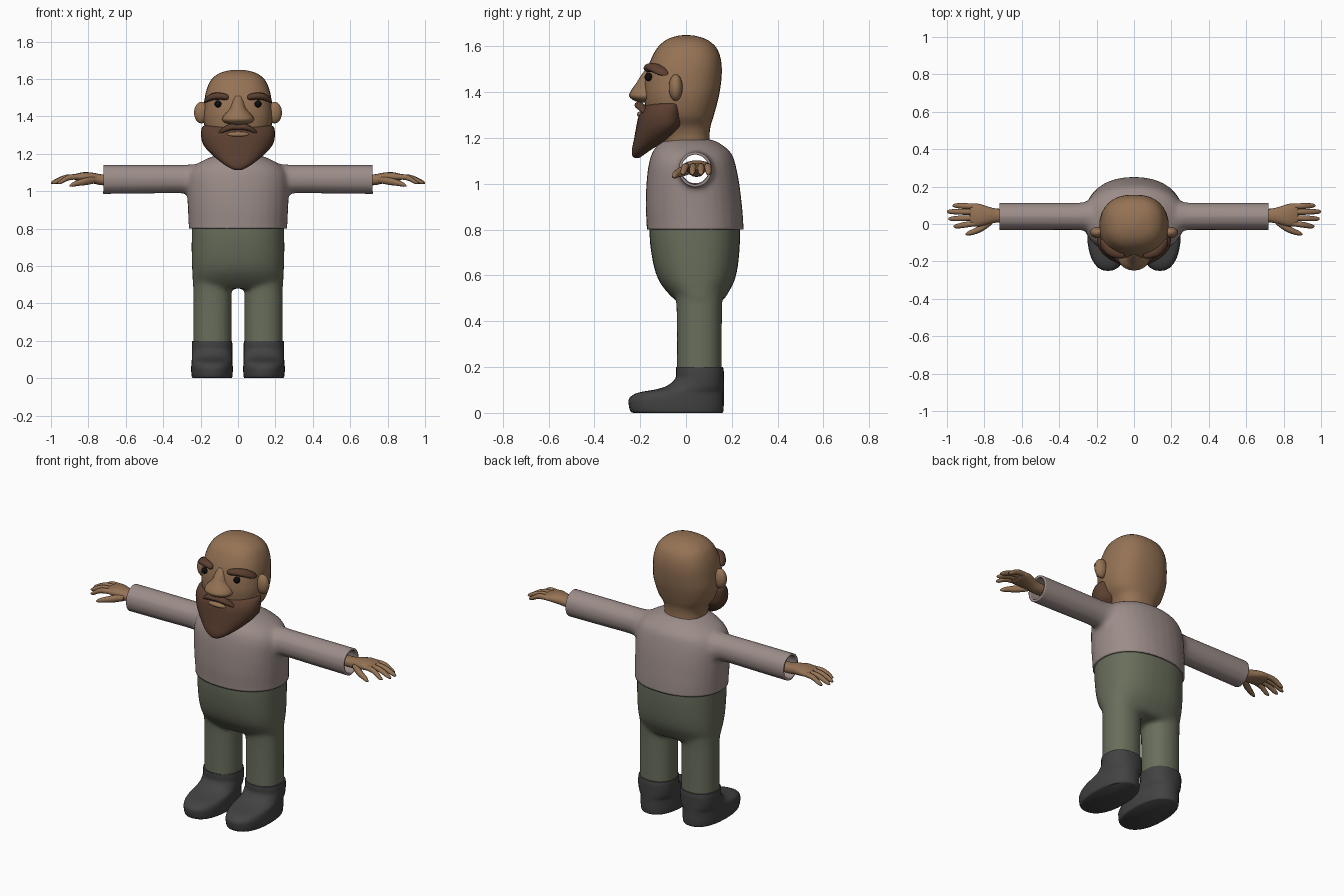
import bpy, bmesh, math
from mathutils import Vector

SKIN, HAIR = (.30, .17, .09), (.105, .05, .03)
SHIRT, PANTS, BOOT, BLACK = (.33, .265, .25), (.14, .155, .105), (.055, .055, .055), (.004, .004, .004)
mats = {}


def material(color):
    if color not in mats:
        mats[color] = bpy.data.materials.new("colour_%d" % len(mats))
        mats[color].diffuse_color = (*color, 1)
    return mats[color]


def catmull(p, steps):
    # smooth interpolation through section tuples
    out = []
    for i in range(len(p) - 1):
        a, b, c, d = p[max(i - 1, 0)], p[i], p[i + 1], p[min(i + 2, len(p) - 1)]
        for s in range(steps):
            t = s / steps
            out.append([.5 * (2 * B + (C - A) * t + (2 * A - 5 * B + 4 * C - D) * t * t
                              + (3 * B - A - 3 * C + D) * t ** 3) for A, B, C, D in zip(a, b, c, d)])
    return out + [list(p[-1])]


def loft(bm, axis, sections, sides=24, n=2.0, mid=.5, steps=4):
    # section = (position, u0, u1, v0, v1); mid = where along v it is widest
    rings = []
    for t, u0, u1, v0, v1 in catmull(sections, steps):
        ring = []
        for k in range(sides):
            a = 2 * math.pi * k / sides
            c, s = math.cos(a), math.sin(a)
            cv = v0 + (v1 - v0) * mid
            u = (u0 + u1) / 2 + (u1 - u0) / 2 * math.copysign(abs(c) ** (2 / n), c)
            v = cv + ((v1 - cv) if s > 0 else (cv - v0)) * math.copysign(abs(s) ** (2 / n), s)
            ring.append(bm.verts.new({'x': (t, u, v), 'y': (u, t, v), 'z': (u, v, t)}[axis]))
        rings.append(ring)
    for r, q in zip(rings, rings[1:]):
        for k in range(sides):
            j = (k + 1) % sides
            bm.faces.new((r[k], r[j], q[j], q[k]))
    bm.faces.new(rings[0])
    bm.faces.new(rings[-1])


def tube(bm, pts, sides=10, flat=1.0):
    # limb running mostly along x: points are (x, y, z, radius)
    loft(bm, 'x', [(x, y - r, y + r, z - r * flat, z + r * flat) for x, y, z, r in pts], sides)


def sym(*rows):
    # sections symmetric about x = 0: (z, half width, front, back)
    return [(z, -w, w, f, b) for z, w, f, b in rows]


def part(name, bm, color, mirror=False, fuse=False, angle=50):
    bmesh.ops.recalc_face_normals(bm, faces=bm.faces[:])
    me = bpy.data.meshes.new(name)
    bm.to_mesh(me)
    bm.free()
    ob = bpy.data.objects.new(name, me)
    bpy.context.collection.objects.link(ob)
    me.materials.append(material(color))
    bpy.ops.object.select_all(action='DESELECT')
    ob.select_set(True)
    bpy.context.view_layer.objects.active = ob
    if mirror:
        ob.modifiers.new("mirror", 'MIRROR').use_mirror_merge = False
    if fuse:
        m = ob.modifiers.new("fuse", 'REMESH')
        m.mode, m.voxel_size = 'VOXEL', .012
        m = ob.modifiers.new("soften", 'SMOOTH')
        m.factor, m.iterations = .5, 8
    for m in list(ob.modifiers):
        bpy.ops.object.modifier_apply(modifier=m.name)
    bpy.ops.object.shade_smooth_by_angle(angle=math.radians(angle))
    return ob


def ball(name, loc, scale, color, mirror=True):
    bm = bmesh.new()
    bmesh.ops.create_uvsphere(bm, u_segments=20, v_segments=12, radius=1)
    for v in bm.verts:
        v.co = Vector(loc) + v.co * Vector(scale)
    return part(name, bm, color, mirror)


# shirt: torso and sleeves fused, then cut open at hem and cuffs
bm = bmesh.new()
loft(bm, 'z', sym((.74, .262, -.17, .252), (.82, .264, -.172, .251), (.9, .268, -.176, .245),
                  (1.0, .272, -.173, .233), (1.08, .268, -.164, .217), (1.13, .24, -.15, .2),
                  (1.165, .185, -.128, .165), (1.188, .13, -.10, .125), (1.195, .10, -.08, .10)), 32, 2.2)
loft(bm, 'x', [(.1, -.07, .15, .92, 1.15), (.22, -.055, .135, .945, 1.147), (.265, -.038, .12, .975, 1.144),
               (.31, -.034, .115, .987, 1.142), (.5, -.034, .115, .985, 1.142), (.78, -.034, .115, .982, 1.142)], 12)
shirt = part("shirt", bm, SHIRT, mirror=True, fuse=True)
bm = bmesh.new()
bm.from_mesh(shirt.data)
for co, no in (((0, 0, .8), (0, 0, -1)), ((.72, 0, 0), (1, 0, 0)), ((-.72, 0, 0), (-1, 0, 0))):
    bmesh.ops.bisect_plane(bm, geom=bm.verts[:] + bm.edges[:] + bm.faces[:],
                           plane_co=co, plane_no=no, clear_outer=True)
bm.to_mesh(shirt.data)
bm.free()
rim = shirt.modifiers.new("rim", 'SOLIDIFY')
rim.thickness, rim.offset = .012, -1

# trousers: hips and legs fused
bm = bmesh.new()
loft(bm, 'z', sym((.84, .246, -.16, .236), (.75, .248, -.158, .236), (.65, .248, -.143, .228),
                  (.58, .246, -.12, .213), (.53, .243, -.085, .188), (.495, .24, -.05, .165),
                  (.48, .2, -.03, .14)), 32, 2.4)
loft(bm, 'z', [(.62, .03, .24, -.06, .17), (.5, .033, .24, -.045, .16),
               (.4, .034, .24, -.041, .157), (.15, .034, .24, -.041, .157)], 20, 2.2)
part("trousers", bm, PANTS, mirror=True, fuse=True)

# boots
bm = bmesh.new()
loft(bm, 'z', [(0, .036, .242, -.23, .158), (.008, .03, .247, -.243, .163), (.035, .028, .25, -.25, .165),
               (.065, .028, .25, -.247, .165), (.088, .03, .248, -.21, .165), (.103, .03, .247, -.13, .165),
               (.12, .03, .247, -.08, .165), (.15, .03, .247, -.047, .165), (.18, .03, .247, -.044, .165),
               (.2, .032, .245, -.043, .162)], 28, 2.3)
part("boots", bm, BOOT, mirror=True)

# hands: palm, four fingers, thumb
bm = bmesh.new()
loft(bm, 'x', [(.66, .012, .08, 1.03, 1.088), (.73, .008, .082, 1.032, 1.09), (.77, 0, .09, 1.04, 1.098),
               (.82, -.012, .106, 1.05, 1.102), (.86, -.012, .11, 1.056, 1.095), (.878, 0, .10, 1.063, 1.088)], 16, 2.3)
for y0, y1, tip in ((.094, .098, .97), (.064, .066, 1.0), (.033, .028, .993), (.004, -.012, .965)):
    h = (tip - .84) / 2
    tube(bm, [(.84, y0, 1.077, .014), (.84 + h, (y0 + y1) / 2, 1.073, .0155),
              (tip - .018, y1, 1.05, .012), (tip, y1, 1.043, .004)])
tube(bm, [(.76, .015, 1.06, .018), (.81, -.018, 1.053, .021), (.85, -.038, 1.045, .017),
          (.885, -.05, 1.035, .012), (.9, -.054, 1.03, .004)])
part("hands", bm, SKIN, mirror=True)

# head and neck
bm = bmesh.new()
loft(bm, 'z', sym((1.14, .12, -.10, .11), (1.2, .115, -.11, .103), (1.25, .13, -.145, .107),
                  (1.3, .165, -.17, .122), (1.38, .185, -.183, .143), (1.45, .183, -.18, .154),
                  (1.51, .176, -.166, .156), (1.56, .162, -.145, .148), (1.6, .14, -.12, .128),
                  (1.63, .10, -.083, .09), (1.645, .05, -.04, .045), (1.649, .012, -.01, .012)), 32, 2.4)
part("head", bm, SKIN, angle=70)

# nose
bm = bmesh.new()
loft(bm, 'z', sym((1.355, .03, -.205, -.14), (1.366, .07, -.232, -.13), (1.385, .085, -.249, -.12),
                  (1.41, .072, -.238, -.12), (1.44, .046, -.217, -.12), (1.475, .034, -.195, -.12),
                  (1.51, .025, -.168, -.12)), 20, mid=.55)
part("nose", bm, SKIN, angle=70)

# ears and eyes
ball("ears", (.195, -.045, 1.42), (.04, .03, .058), SKIN)
ball("eyes", (.107, -.163, 1.466), (.018, .018, .018), BLACK)

# eyebrows
bm = bmesh.new()
loft(bm, 'x', [(.05, -.178, -.15, 1.495, 1.51), (.062, -.185, -.14, 1.487, 1.519), (.1, -.182, -.125, 1.489, 1.527),
               (.14, -.166, -.10, 1.485, 1.523), (.17, -.135, -.08, 1.474, 1.503), (.182, -.11, -.08, 1.472, 1.482)], 12)
part("eyebrows", bm, HAIR, mirror=True, angle=70)

# beard, lips and moustache
bm = bmesh.new()
loft(bm, 'z', sym((1.35, .18, -.15, -.012), (1.34, .193, -.178, -.006), (1.3, .198, -.205, -.005),
                  (1.25, .186, -.217, -.012), (1.2, .145, -.226, -.07), (1.15, .085, -.236, -.15),
                  (1.122, .04, -.234, -.19), (1.112, .012, -.222, -.205)), 32, 2.3, mid=.62)
part("beard", bm, HAIR)
ball("lips", (0, -.196, 1.303), (.06, .018, .014), SKIN, mirror=False)
bm = bmesh.new()
tube(bm, [(-.005, -.203, 1.34, .016), (.03, -.205, 1.343, .02), (.06, -.197, 1.336, .02),
          (.09, -.185, 1.32, .013), (.108, -.176, 1.308, .004)], 12, .8)
part("moustache", bm, HAIR, mirror=True, angle=70)
